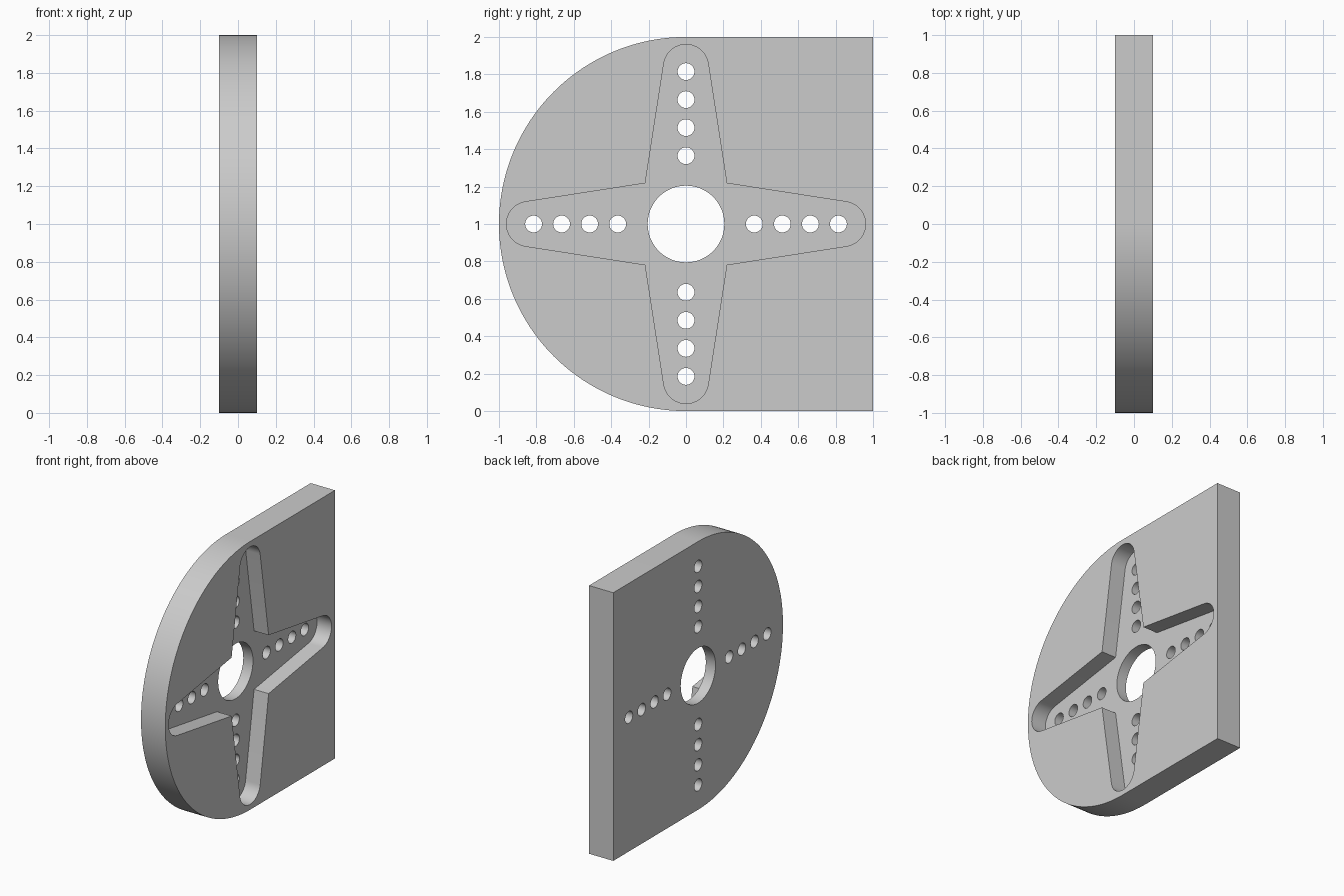
import bpy
import bmesh
from math import cos, sin, pi, radians
from mathutils import Vector, Matrix

if "Cube" in bpy.data.objects:
    bpy.data.objects.remove(bpy.data.objects["Cube"], do_unlink=True)

HALF = 0.1           # half thickness of the plate
FLOOR = -0.02        # x of the recess floor
CENTRE = Vector((0, 1))


def arc(centre, radius, start, end, steps):
    """Points on an arc in the (y, z) plane, both ends included."""
    return [Vector((centre[0] + radius * cos(start + (end - start) * i / steps),
                    centre[1] + radius * sin(start + (end - start) * i / steps)))
            for i in range(steps + 1)]


def circle(centre, radius, steps):
    return arc(centre, radius, 0, 2 * pi, steps)[:-1]


def prisms(name, outlines, x0, x1):
    """One object holding each (y, z) outline extruded from x0 to x1."""
    bm = bmesh.new()
    for outline in outlines:
        face = bm.faces.new([bm.verts.new((x0, p.x, p.y)) for p in outline])
        side = bmesh.ops.extrude_face_region(bm, geom=[face], use_keep_orig=True)
        moved = [v for v in side["geom"] if isinstance(v, bmesh.types.BMVert)]
        bmesh.ops.translate(bm, verts=moved, vec=(x1 - x0, 0, 0))
    bmesh.ops.recalc_face_normals(bm, faces=bm.faces)
    mesh = bpy.data.meshes.new(name)
    bm.to_mesh(mesh)
    bm.free()
    obj = bpy.data.objects.new(name, mesh)
    bpy.context.collection.objects.link(obj)
    return obj


def cut(target, cutter):
    """Subtract the cutter from the target, then discard it."""
    cutter.hide_render = True
    mod = target.modifiers.new("cut", "BOOLEAN")
    mod.operation = "DIFFERENCE"
    mod.solver = "EXACT"
    mod.object = cutter
    bpy.context.view_layer.objects.active = target
    bpy.ops.object.modifier_apply(modifier=mod.name)
    bpy.data.objects.remove(cutter, do_unlink=True)


# Plate: half round at the front, square at the back
plate_outline = arc(CENTRE, 1, pi / 2, 3 * pi / 2, 96)
plate_outline += [Vector((1, 0)), Vector((1, 2))]
plate = prisms("mounting_plate", [plate_outline], -HALF, HALF)

# Cross recess: four tapered arms with round tips
tip = radians(81.3)
arm = [Vector((0.218, -0.218))] + arc((0.84, 0), 0.12, -tip, tip, 24)
quarter_turns = [Matrix.Rotation(k * pi / 2, 2) for k in range(4)]
cross = [CENTRE + turn @ p for turn in quarter_turns for p in arm]
cut(plate, prisms("cross_cutter", [cross], FLOOR, 0.3))

# Central bore and four screw holes along each arm
holes = [circle(CENTRE, 0.205, 64)]
for turn in quarter_turns:
    for i in range(4):
        holes.append(circle(CENTRE + turn @ Vector((0.365 + 0.15 * i, 0)), 0.045, 32))
cut(plate, prisms("hole_cutter", holes, -0.3, 0.3))

# Single grey finish
grey = bpy.data.materials.new("light_grey")
colour = (0.6, 0.6, 0.6, 1)
grey.use_nodes = True
grey.diffuse_color = colour
for node in grey.node_tree.nodes:
    if node.type == "BSDF_PRINCIPLED":
        node.inputs["Base Color"].default_value = colour
plate.data.materials.clear()
plate.data.materials.append(grey)

# Smooth round walls, sharp rims
bpy.ops.object.select_all(action="DESELECT")
plate.select_set(True)
bpy.context.view_layer.objects.active = plate
bpy.ops.object.shade_smooth_by_angle(angle=radians(30))
